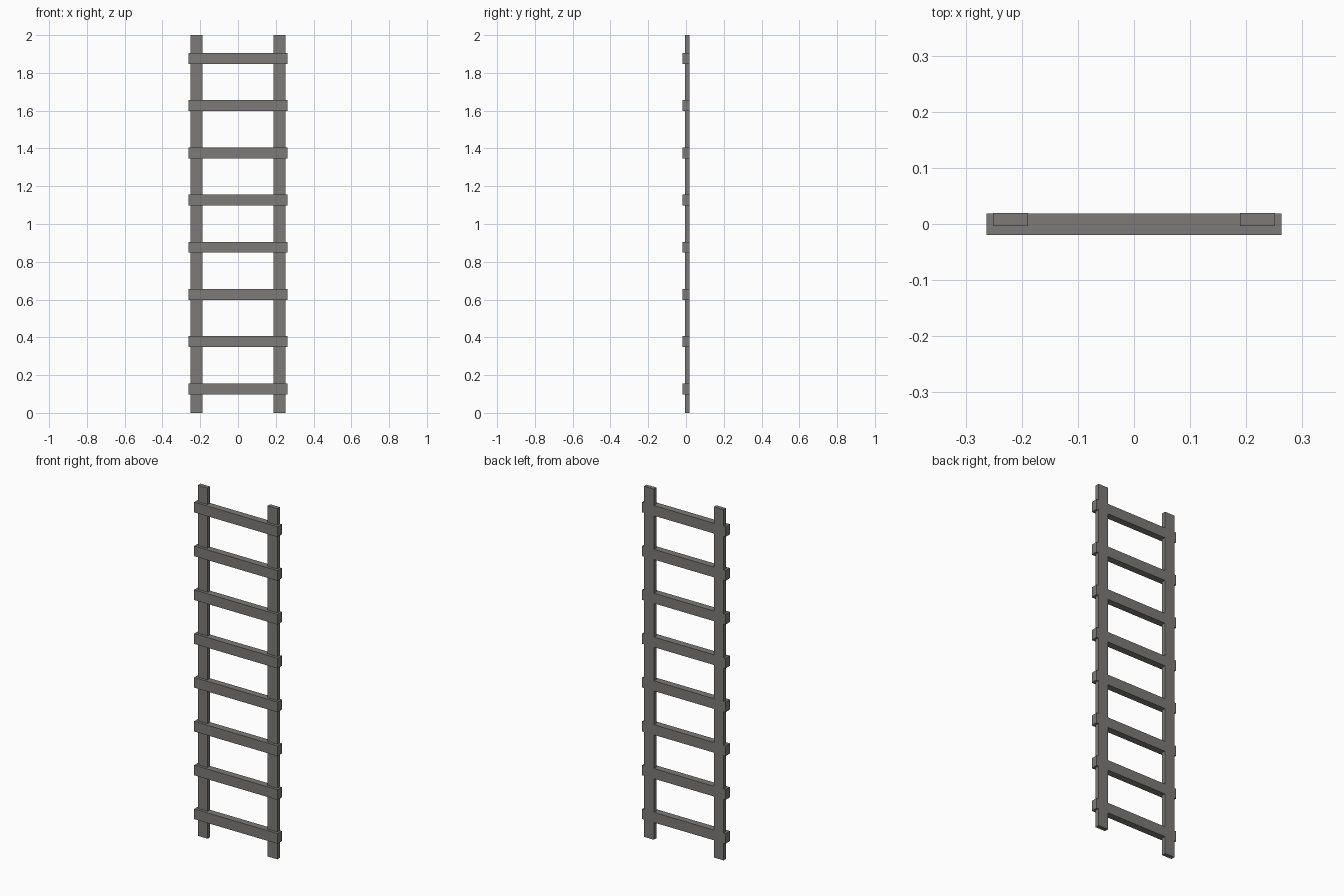
import bpy

if "Cube" in bpy.data.objects:
    bpy.data.objects.remove(bpy.data.objects["Cube"])

wood = bpy.data.materials.new("weathered grey")
wood.diffuse_color = (0.2, 0.197, 0.19, 1)
wood.use_nodes = True
wood.node_tree.nodes["Principled BSDF"].inputs["Base Color"].default_value = wood.diffuse_color


def box(name, lo, hi):
    """Axis-aligned box between two corners."""
    verts = [(x, y, z) for x in (lo[0], hi[0]) for y in (lo[1], hi[1]) for z in (lo[2], hi[2])]
    faces = [(0, 1, 3, 2), (4, 6, 7, 5), (0, 4, 5, 1), (2, 3, 7, 6), (0, 2, 6, 4), (1, 5, 7, 3)]
    mesh = bpy.data.meshes.new(name)
    mesh.from_pydata(verts, [], faces)
    mesh.materials.append(wood)
    obj = bpy.data.objects.new(name, mesh)
    bpy.context.collection.objects.link(obj)
    return obj


# Two upright side rails
box("left_rail", (-0.251, -0.004, 0), (-0.189, 0.0195, 2))
box("right_rail", (0.189, -0.004, 0), (0.251, 0.0195, 2))

# Eight evenly spaced rungs, overhanging the rails at the front and sides
for i in range(8):
    z = 0.127 + 0.25 * i
    box(f"rung_{i + 1}", (-0.263, -0.0195, z - 0.029), (0.263, 0.019, z + 0.029))
